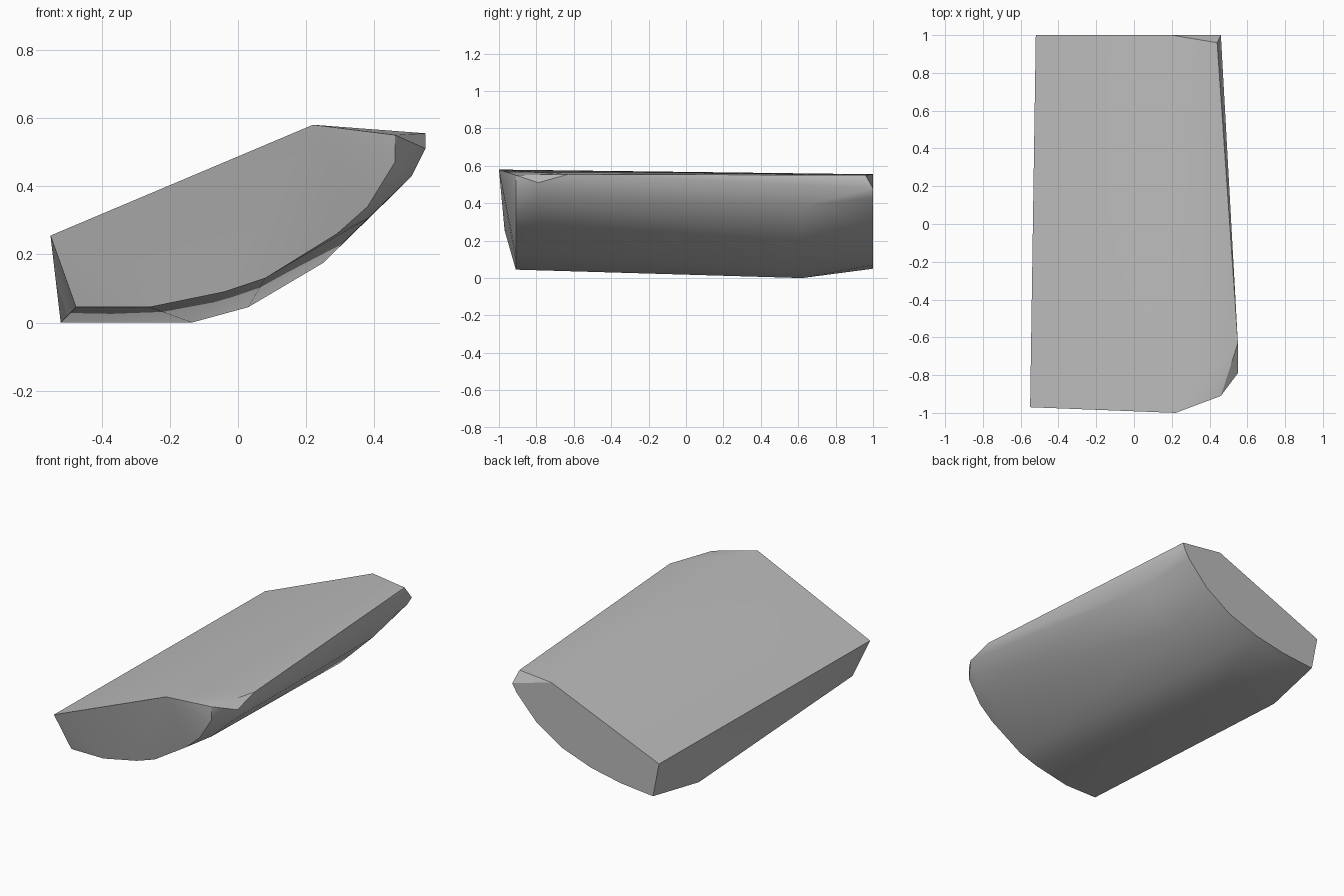
import bpy
import bmesh
import math

# Remove the default object
default_object = bpy.data.objects.get("Cube")
if default_object:
    bpy.data.objects.remove(default_object, do_unlink=True)


def make_material(name, colour):
    material = bpy.data.materials.new(name)
    material.use_nodes = True
    material.diffuse_color = colour
    shader = next(n for n in material.node_tree.nodes if n.type == "BSDF_PRINCIPLED")
    shader.inputs["Base Color"].default_value = colour
    return material


def skin_sections(name, sections, extra_points, material):
    """Wrap cross-sections, each given as depth and (x, z) points, in one tight shell."""
    shell = bmesh.new()
    for depth, outline in sections:
        for x, z in outline:
            shell.verts.new((x, depth, z))
    for point in extra_points:
        shell.verts.new(point)
    hull = bmesh.ops.convex_hull(shell, input=shell.verts[:])
    # Drop any point that lies inside the shell
    unused = {g for g in hull["geom_interior"] + hull["geom_unused"]
              if isinstance(g, bmesh.types.BMVert)}
    bmesh.ops.delete(shell, geom=list(unused), context="VERTS")
    # Merge coplanar triangles into clean flat caps
    bmesh.ops.dissolve_limit(shell, angle_limit=math.radians(1),
                             verts=shell.verts[:], edges=shell.edges[:])
    bmesh.ops.recalc_face_normals(shell, faces=shell.faces[:])
    mesh = bpy.data.meshes.new(name)
    shell.to_mesh(mesh)
    shell.free()
    mesh.materials.append(material)
    part = bpy.data.objects.new(name, mesh)
    bpy.context.collection.objects.link(part)
    return part


# Rounded underside, from the front end through the belly to the back end
front_end = [(-.475, .045), (-.26, .045), (-.04, .09), (.08, .13),
             (.29, .26), (.38, .34), (.46, .47), (.46, .55)]
shoulder = [(.38, .305), (.51, .43), (.55, .51)]
belly = [(-.52, 0), (-.135, 0), (.03, .045), (.25, .175), (.465, .385)]
back_end = [(-.48, .05), (-.27, .07), (-.07, .11), (.13, .18), (.3, .29),
            (.43, .43), (.46, .48), (.2, .555), (-.52, .255)]

# Sloping top corners and the clipped corners beside them
top_corners = [(-.55, -.97, .255), (.22, -1, .58), (.55, -.63, .555), (.44, .96, .55)]

grey = make_material("light grey", (.5, .5, .5, 1))
slab = skin_sections(
    "sloped_slab",
    [(-.91, front_end), (-.79, shoulder), (.62, belly), (1, back_end)],
    top_corners, grey)

# Smooth the rounded underside while keeping the rims crisp
bpy.ops.object.select_all(action="DESELECT")
slab.select_set(True)
bpy.context.view_layer.objects.active = slab
bpy.ops.object.shade_smooth_by_angle(angle=math.radians(30))
